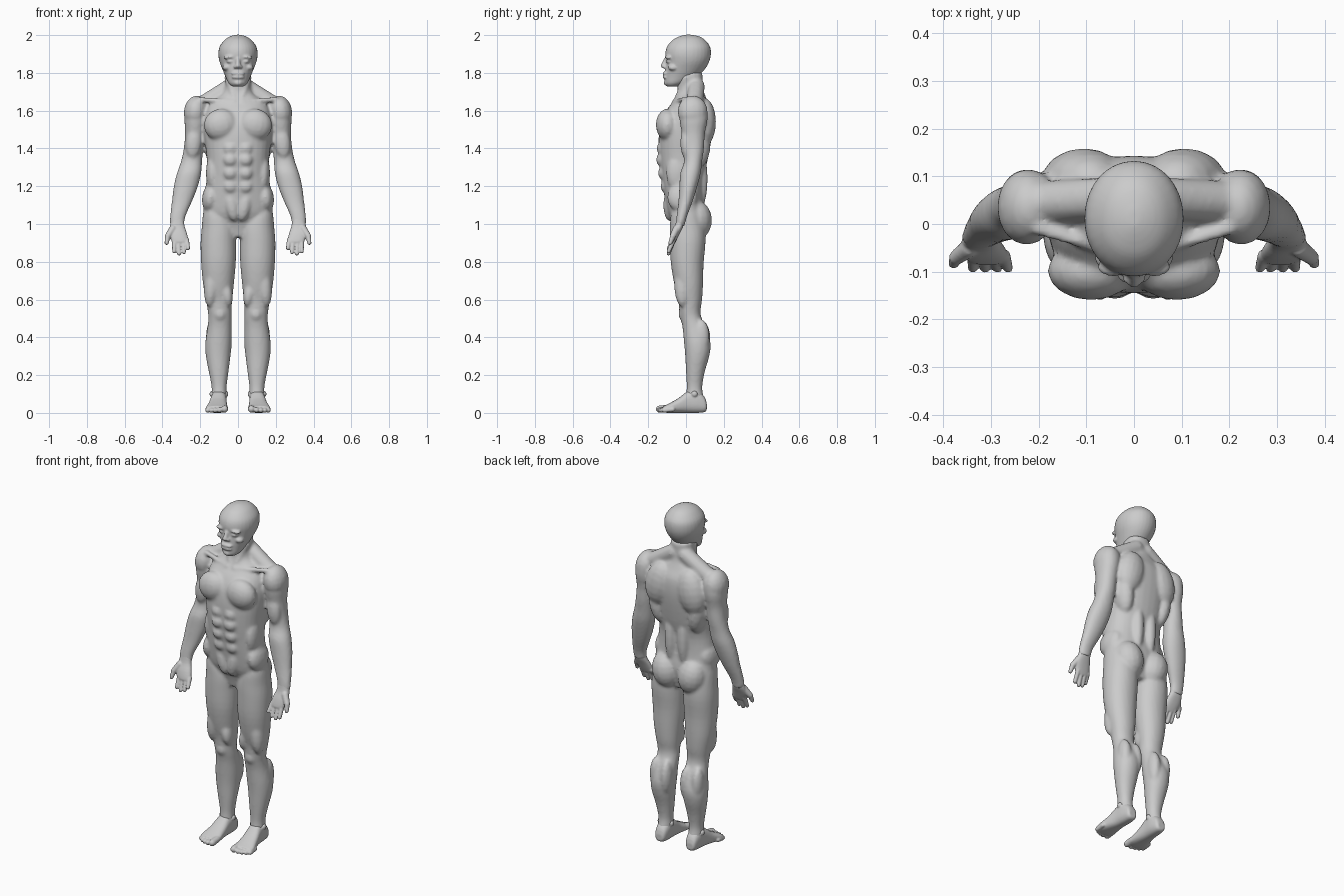
import bpy, bmesh, math
from mathutils import Matrix, Vector

skin = bpy.data.materials.new("grey skin")
skin.diffuse_color = (0.6, 0.6, 0.6, 1)


def smooth_rows(rows, steps=3):
    """Catmull-Rom interpolation between section rows."""
    out = []
    for i in range(len(rows) - 1):
        p = [Vector(rows[min(max(i + k, 0), len(rows) - 1)]) for k in (-1, 0, 1, 2)]
        for s in range(steps):
            t = s / steps
            out.append(0.5 * (2 * p[1] + (p[2] - p[0]) * t
                              + (2 * p[0] - 5 * p[1] + 4 * p[2] - p[3]) * t * t
                              + (3 * p[1] - p[0] - 3 * p[2] + p[3]) * t ** 3))
    return out + [Vector(rows[-1])]


def skin_rings(bm, rings):
    """Closed tube through rings of points."""
    rings = [[bm.verts.new(p) for p in ring] for ring in rings]
    n = len(rings[0])
    for r, q in zip(rings, rings[1:]):
        for i in range(n):
            bm.faces.new((r[i], r[(i + 1) % n], q[(i + 1) % n], q[i]))
    bm.faces.new(rings[0][::-1])
    bm.faces.new(rings[-1])


def loft(bm, rows, side=1, axis="z", power=2.3, n=32):
    """Each row is (position on axis, x min, x max, other min, other max)."""
    rings = []
    for t, a0, a1, b0, b1 in smooth_rows(rows):
        ring = []
        for i in range(n):
            c, s = math.cos(math.tau * i / n), math.sin(math.tau * i / n)
            a = (a0 + a1) / 2 + (a1 - a0) / 2 * math.copysign(abs(c) ** (2 / power), c)
            b = (b0 + b1) / 2 + (b1 - b0) / 2 * math.copysign(abs(s) ** (2 / power), s)
            ring.append((a * side, b, t) if axis == "z" else (a * side, t, b))
        rings.append(ring)
    skin_rings(bm, rings)


def turned(bm, profile, m, n=16):
    """Round body from (radius, height) pairs, placed by matrix m."""
    skin_rings(bm, [[m @ Vector((r * math.cos(math.tau * i / n), r * math.sin(math.tau * i / n), h))
                     for i in range(n)] for r, h in profile])


ARC = [math.radians(a) for a in (-87, -72, -54, -36, -18, 0, 18, 36, 54, 72, 87)]


def blob(bm, pos, size, side=1, tilt=0):
    """Ellipsoid; tilt turns it around y."""
    m = (Matrix.Translation((pos[0] * side, pos[1], pos[2]))
         @ Matrix.Rotation(math.radians(tilt * side), 4, "Y") @ Matrix.Diagonal((*size, 1)))
    turned(bm, [(math.cos(a), math.sin(a)) for a in ARC], m)


def strand(bm, a, b, r0, r1, side=1):
    """Tapered round-ended bar from a to b."""
    a, b = Vector((a[0] * side, a[1], a[2])), Vector((b[0] * side, b[1], b[2]))
    m = Matrix.Translation(a) @ (b - a).to_track_quat("Z", "Y").to_matrix().to_4x4()
    ends = [(r0 * math.cos(t), r0 * math.sin(t)) for t in ARC[:6]]
    ends += [(r1 * math.cos(t), (b - a).length + r1 * math.sin(t)) for t in ARC[5:]]
    turned(bm, ends, m, 12)


def finish(bm, name, voxel, passes):
    """Fuse the pieces into one smooth skin."""
    me = bpy.data.meshes.new(name)
    bmesh.ops.recalc_face_normals(bm, faces=bm.faces)
    bm.to_mesh(me)
    bm.free()
    me.materials.append(skin)
    ob = bpy.data.objects.new(name, me)
    bpy.context.collection.objects.link(ob)
    rm = ob.modifiers.new("fuse", "REMESH")
    rm.mode, rm.voxel_size, rm.use_smooth_shade = "VOXEL", voxel, True
    sm = ob.modifiers.new("soften", "SMOOTH")
    sm.factor, sm.iterations = 0.5, passes


# Torso and neck
bm = bmesh.new()
torso = [(0.93, 0.08, -0.05, 0.07), (1.0, 0.165, -0.07, 0.09), (1.06, 0.183, -0.098, 0.1),
         (1.15, 0.178, -0.115, 0.09), (1.25, 0.165, -0.13, 0.093), (1.34, 0.165, -0.142, 0.115),
         (1.45, 0.177, -0.145, 0.135), (1.53, 0.18, -0.135, 0.143), (1.6, 0.17, -0.105, 0.138),
         (1.65, 0.14, -0.068, 0.115), (1.69, 0.085, -0.048, 0.098), (1.73, 0.068, -0.045, 0.09),
         (1.8, 0.068, -0.05, 0.088)]
loft(bm, [(z, -w, w, f, b) for z, w, f, b in torso])
for s in (-1, 1):
    blob(bm, (0.09, -0.098, 1.525), (0.092, 0.062, 0.085), s, 12)             # chest
    blob(bm, (0.105, 0.095, 1.54), (0.085, 0.064, 0.13), s, -12)              # shoulder blade
    blob(bm, (0.13, 0.06, 1.42), (0.052, 0.07, 0.13), s, 8)                   # side of back
    blob(bm, (0.042, 0.075, 1.24), (0.035, 0.04, 0.16), s)                    # lower back
    blob(bm, (0.085, 0.055, 1.02), (0.083, 0.083, 0.105), s, 10)              # buttock
    blob(bm, (0.145, -0.02, 1.14), (0.045, 0.08, 0.08), s, -8)                # hip
    blob(bm, (0.135, -0.045, 1.27), (0.035, 0.06, 0.1), s)                    # flank
    strand(bm, (0.035, 0.055, 1.73), (0.2, 0.045, 1.625), 0.045, 0.045, s)    # neck to shoulder
    strand(bm, (0.02, -0.065, 1.645), (0.2, -0.01, 1.66), 0.012, 0.014, s)    # collar bone
    strand(bm, (0.055, 0.0, 1.77), (0.014, -0.055, 1.65), 0.018, 0.013, s)    # neck cord
    for z, y in ((1.2, -0.105), (1.27, -0.118), (1.34, -0.128), (1.4, -0.125)):
        blob(bm, (0.04, y, z), (0.039, 0.03, 0.037), s)                       # stomach
    blob(bm, (0.035, -0.09, 1.1), (0.036, 0.03, 0.085), s, 12)                # lower stomach

    # Arm
    loft(bm, [(1.665, 0.19, 0.235, 0.02, 0.07), (1.63, 0.16, 0.268, -0.025, 0.105),
              (1.56, 0.165, 0.283, -0.035, 0.115), (1.48, 0.175, 0.28, -0.022, 0.1),
              (1.4, 0.185, 0.287, -0.012, 0.095), (1.33, 0.19, 0.302, -0.01, 0.085),
              (1.27, 0.195, 0.323, -0.03, 0.078), (1.2, 0.212, 0.34, -0.035, 0.06),
              (1.12, 0.243, 0.35, -0.04, 0.035), (1.04, 0.278, 0.36, -0.05, 0.005),
              (0.99, 0.285, 0.36, -0.055, -0.008)], s, power=2.1)
    blob(bm, (0.235, -0.0, 1.43), (0.042, 0.03, 0.085), s, -6)                # front upper arm
    blob(bm, (0.225, 0.035, 1.595), (0.062, 0.08, 0.085), s, -8)              # shoulder

    # Leg
    loft(bm, [(1.1, 0.08, 0.175, -0.06, 0.06), (1.05, 0.045, 0.186, -0.08, 0.08),
              (0.98, 0.015, 0.192, -0.085, 0.1),
              (0.9, 0.01, 0.198, -0.085, 0.103), (0.79, 0.012, 0.195, -0.08, 0.093),
              (0.68, 0.022, 0.185, -0.062, 0.09), (0.6, 0.03, 0.17, -0.042, 0.085),
              (0.54, 0.035, 0.16, -0.035, 0.077), (0.5, 0.034, 0.157, -0.028, 0.083),
              (0.45, 0.033, 0.162, -0.018, 0.105), (0.37, 0.033, 0.173, -0.01, 0.13),
              (0.3, 0.04, 0.17, -0.004, 0.123), (0.22, 0.05, 0.155, 0.0, 0.1),
              (0.14, 0.06, 0.14, 0.004, 0.086), (0.09, 0.06, 0.14, 0.0, 0.092),
              (0.05, 0.065, 0.135, 0.0, 0.1)], s, power=2.1)
    blob(bm, (0.095, -0.012, 0.525), (0.036, 0.028, 0.042), s)                # kneecap
    blob(bm, (0.058, -0.015, 0.63), (0.03, 0.04, 0.07), s, 8)                 # inner thigh
    blob(bm, (0.14, -0.018, 0.68), (0.04, 0.045, 0.12), s, -5)                # outer thigh
    blob(bm, (0.066, 0.085, 0.39), (0.034, 0.045, 0.1), s)                    # inner calf
    blob(bm, (0.136, 0.08, 0.4), (0.034, 0.045, 0.095), s)                    # outer calf
finish(bm, "body", 0.009, 4)

# Head
bm = bmesh.new()
head = [(1.728, 0.03, -0.1, -0.04), (1.745, 0.05, -0.112, 0.0), (1.78, 0.066, -0.113, 0.06),
        (1.82, 0.083, -0.11, 0.1), (1.86, 0.098, -0.106, 0.123), (1.9, 0.104, -0.11, 0.132),
        (1.94, 0.097, -0.1, 0.127), (1.975, 0.07, -0.07, 0.1), (1.993, 0.042, -0.035, 0.07),
        (2.002, 0.012, -0.005, 0.03)]
loft(bm, [(z, -w, w, f, b) for z, w, f, b in head], power=2.05)
strand(bm, (0, -0.107, 1.872), (0, -0.12, 1.838), 0.01, 0.014)                # nose
blob(bm, (0, -0.11, 1.796), (0.038, 0.015, 0.009))                            # upper lip
blob(bm, (0, -0.109, 1.777), (0.034, 0.015, 0.009))                           # lower lip
blob(bm, (0, -0.1, 1.747), (0.025, 0.018, 0.016))                             # chin
for s in (-1, 1):
    blob(bm, (0.014, -0.113, 1.832), (0.011, 0.012, 0.009), s)                # nostril
    blob(bm, (0.042, -0.09, 1.884), (0.036, 0.02, 0.011), s, 6)               # brow
    blob(bm, (0.04, -0.089, 1.86), (0.021, 0.017, 0.009), s)                  # closed eye
    blob(bm, (0.058, -0.068, 1.83), (0.025, 0.028, 0.017), s, 15)             # cheek
finish(bm, "head", 0.006, 2)

for s, label in ((1, "left"), (-1, "right")):
    # Hand with palm to the front and thumb outward
    bm = bmesh.new()
    loft(bm, [(1.03, 0.288, 0.352, -0.05, -0.005), (0.99, 0.283, 0.36, -0.058, -0.014),
              (0.95, 0.27, 0.365, -0.075, -0.033), (0.91, 0.262, 0.352, -0.086, -0.052),
              (0.895, 0.268, 0.345, -0.083, -0.06)], s)
    for a, b, tip in ((0.272, 0.264, 0.872), (0.292, 0.286, 0.85),
                      (0.315, 0.312, 0.843), (0.337, 0.338, 0.855)):
        strand(bm, (a, -0.066, 0.915), (b, -0.092, tip), 0.0135, 0.0105, s)   # finger
    strand(bm, (0.345, -0.05, 0.975), (0.372, -0.07, 0.935), 0.02, 0.016, s)  # thumb base
    strand(bm, (0.372, -0.07, 0.935), (0.378, -0.083, 0.9), 0.015, 0.011, s)  # thumb tip
    finish(bm, label + "_hand", 0.0045, 2)

    # Foot
    bm = bmesh.new()
    loft(bm, [(0.11, 0.08, 0.122, 0.015, 0.05), (0.098, 0.068, 0.132, 0.004, 0.085),
              (0.06, 0.06, 0.14, 0.0, 0.12), (0.01, 0.06, 0.145, 0.0, 0.115),
              (-0.04, 0.058, 0.156, 0.0, 0.078), (-0.09, 0.054, 0.17, 0.0, 0.05),
              (-0.12, 0.058, 0.168, 0.002, 0.036)], s, axis="y", power=2.5)
    for x, y, r in ((0.071, -0.14, 0.019), (0.098, -0.142, 0.014), (0.121, -0.137, 0.013),
                    (0.142, -0.128, 0.013), (0.16, -0.115, 0.013)):
        strand(bm, (x, y + 0.045, r + 0.006), (x, y, r + 0.001), r, r, s)     # toe
    for x in (0.064, 0.138):
        blob(bm, (x, 0.045, 0.1), (0.013, 0.017, 0.017), s)                   # ankle bone
    finish(bm, label + "_foot", 0.0045, 2)
